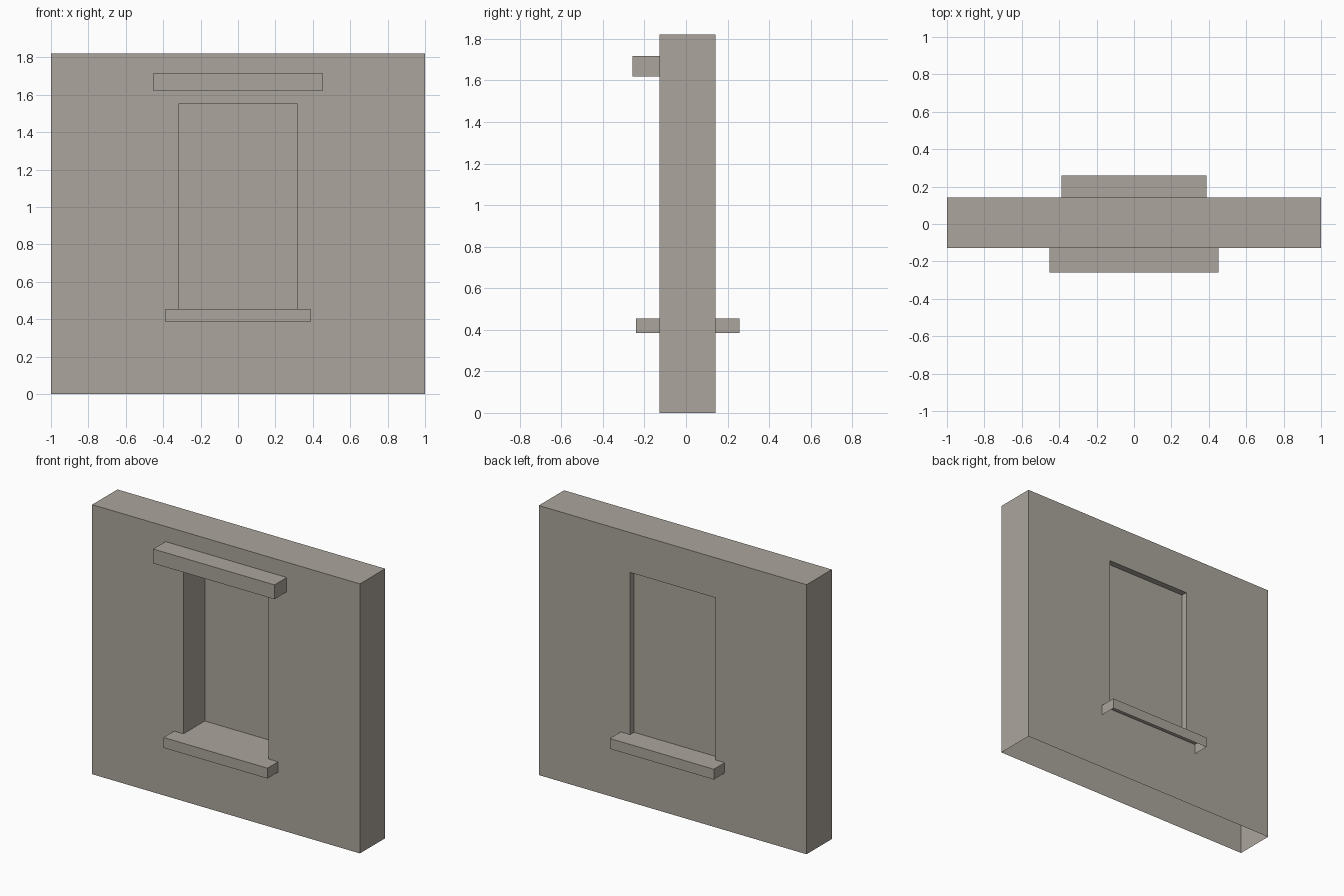
import bpy, bmesh

cube = bpy.data.objects.get("Cube")
if cube:
    bpy.data.objects.remove(cube, do_unlink=True)

stone = bpy.data.materials.new("warm_grey_stone")
stone.use_nodes = True
color = (0.407, 0.376, 0.332, 1)
stone.diffuse_color = color
stone.node_tree.nodes["Principled BSDF"].inputs["Base Color"].default_value = color

FRONT, BACK = -0.127, 0.142      # wall faces
HALF_W, HEIGHT = 1.0, 1.82       # wall size
OPEN_W, SILL_TOP, HEAD = 0.318, 0.455, 1.55   # opening


def finish(bm, name, open_bottom=False):
    """Orient faces, optionally remove the underside, and make the object."""
    bmesh.ops.recalc_face_normals(bm, faces=bm.faces)
    if open_bottom:
        low = min(v.co.z for v in bm.verts)
        under = [f for f in bm.faces if all(v.co.z < low + 0.001 for v in f.verts)]
        bmesh.ops.delete(bm, geom=under, context="FACES")
    mesh = bpy.data.meshes.new(name)
    bm.to_mesh(mesh)
    bm.free()
    mesh.materials.append(stone)
    obj = bpy.data.objects.new(name, mesh)
    bpy.context.collection.objects.link(obj)
    return obj


def rectangle(bm, half, z0, z1, y):
    corners = ((-half, z0), (half, z0), (half, z1), (-half, z1))
    return [bm.verts.new((x, y, z)) for x, z in corners]


def box(name, half, y0, y1, z0, z1, open_bottom=False):
    bm = bmesh.new()
    face = bm.faces.new(rectangle(bm, half, z0, z1, y0))
    ext = bmesh.ops.extrude_face_region(bm, geom=[face], use_keep_orig=True)
    for v in (g for g in ext["geom"] if isinstance(g, bmesh.types.BMVert)):
        v.co.y = y1
    return finish(bm, name, open_bottom)


# Wall: rectangular frame around the opening, open underneath
bm = bmesh.new()
loops = [(rectangle(bm, HALF_W, 0, HEIGHT, y),
          rectangle(bm, OPEN_W, SILL_TOP, HEAD, y)) for y in (FRONT, BACK)]
(front_out, front_in), (back_out, back_in) = loops
for a, b in ((front_out, front_in), (back_out, back_in),
             (front_out, back_out), (front_in, back_in)):
    for i in range(4):
        j = (i + 1) % 4
        bm.faces.new((a[i], a[j], b[j], b[i]))
finish(bm, "wall", open_bottom=True)

# Thin panel closing the opening near the back
bm = bmesh.new()
bm.faces.new(rectangle(bm, OPEN_W, SILL_TOP, HEAD, 0.10))
finish(bm, "window_panel")

# Ledges, open underneath, and the solid lintel
box("front_sill", 0.388, FRONT, -0.24, 0.385, SILL_TOP, open_bottom=True)
box("back_sill", 0.388, BACK, 0.258, 0.385, SILL_TOP, open_bottom=True)
box("lintel", 0.453, FRONT, -0.258, 1.62, 1.717)
